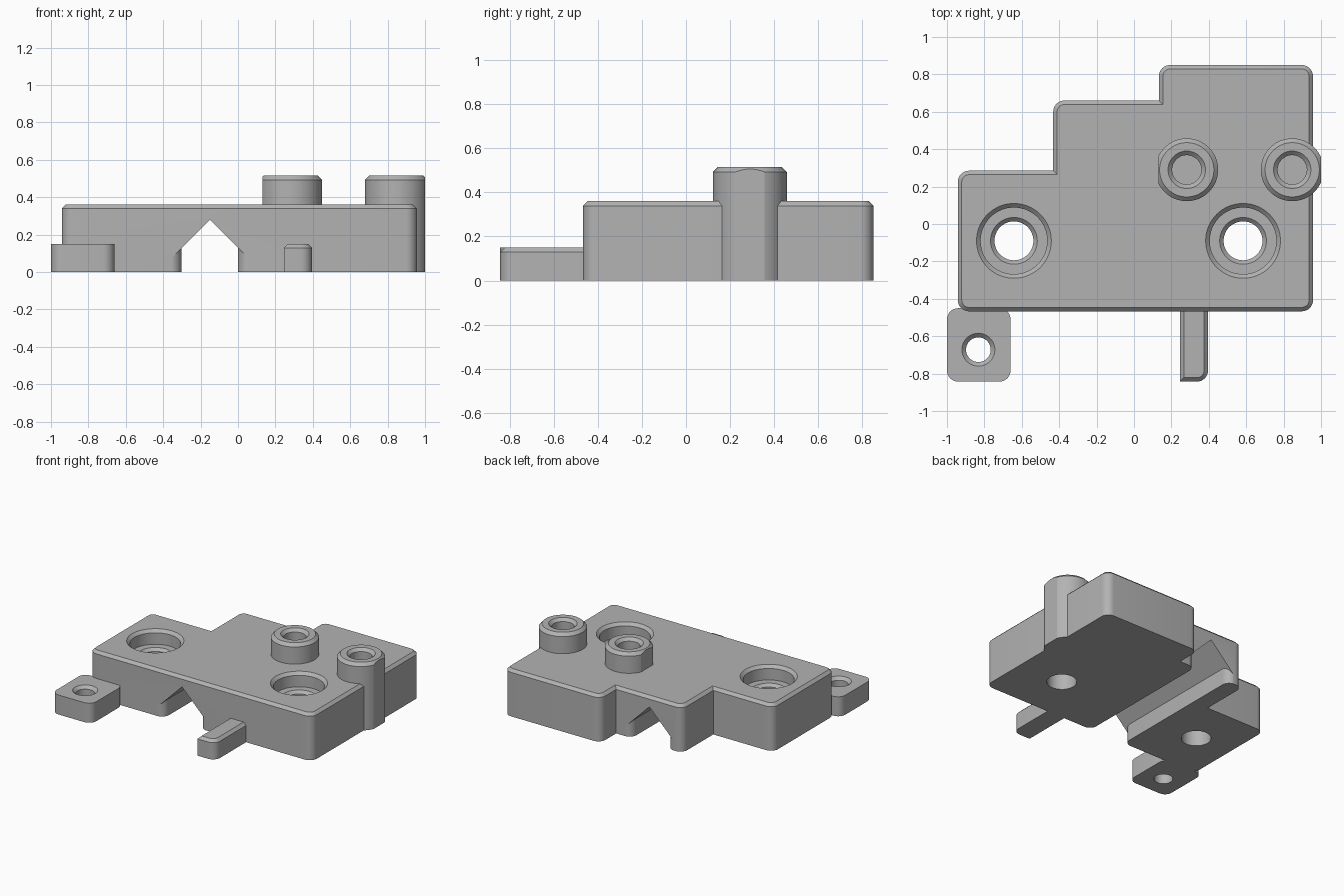
import bpy, bmesh, math
from mathutils import Vector

if "Cube" in bpy.data.objects:
    bpy.data.objects.remove(bpy.data.objects["Cube"], do_unlink=True)

grey = bpy.data.materials.new("plain grey")
grey.use_nodes = True
grey.diffuse_color = (0.45, 0.45, 0.45, 1)
grey.node_tree.nodes["Principled BSDF"].inputs["Base Color"].default_value = grey.diffuse_color


def finish(name, bm):
    """Turn a bmesh into a linked object."""
    bmesh.ops.recalc_face_normals(bm, faces=bm.faces)
    mesh = bpy.data.meshes.new(name)
    bm.to_mesh(mesh)
    bm.free()
    mesh.materials.append(grey)
    obj = bpy.data.objects.new(name, mesh)
    bpy.context.collection.objects.link(obj)
    return obj


def rounded(corners, steps=8):
    """Outline from (x, y, radius) corners, with right-angle fillets."""
    pts = []
    for i, (x, y, r) in enumerate(corners):
        p = Vector((x, y))
        if r == 0:
            pts.append(p)
            continue
        a = (Vector(corners[i - 1][:2]) - p).normalized()
        b = (Vector(corners[(i + 1) % len(corners)][:2]) - p).normalized()
        for k in range(steps + 1):
            t = k / steps * math.pi / 2
            pts.append(p + r * (a * (1 - math.sin(t)) + b * (1 - math.cos(t))))
    return pts


def slab(name, corners, z0, z1, chamfer=0):
    """Upright prism, with an optional chamfer round its top."""
    bm = bmesh.new()
    face = bm.faces.new([bm.verts.new((p.x, p.y, z0)) for p in rounded(corners)])
    ext = bmesh.ops.extrude_face_region(bm, geom=[face])
    verts = [v for v in ext["geom"] if isinstance(v, bmesh.types.BMVert)]
    bmesh.ops.translate(bm, verts=verts, vec=(0, 0, z1 - z0))
    if chamfer:
        top = [e for e in bm.edges if all(v.co.z > z1 - 1e-5 for v in e.verts)]
        bmesh.ops.recalc_face_normals(bm, faces=bm.faces)
        bmesh.ops.bevel(bm, geom=top, offset=chamfer, segments=1, affect='EDGES')
    return finish(name, bm)


def box(x0, x1, y0, y1, r):
    return [(x0, y0, r), (x1, y0, r), (x1, y1, r), (x0, y1, r)]


def turned(name, x, y, profile, flat_x=None, side=1, n=64):
    """Stacked rings of (radius, z), optionally trimmed flat on one side."""
    bm = bmesh.new()
    rings = [[bm.verts.new((x + r * math.cos(2 * math.pi * k / n),
                            y + r * math.sin(2 * math.pi * k / n), z)) for k in range(n)]
             for r, z in profile]
    bm.faces.new(rings[0])
    bm.faces.new(rings[-1])
    for lo, hi in zip(rings, rings[1:]):
        for k in range(n):
            j = (k + 1) % n
            bm.faces.new((lo[k], lo[j], hi[j], hi[k]))
    if flat_x is not None:
        bmesh.ops.bisect_plane(bm, geom=bm.verts[:] + bm.edges[:] + bm.faces[:],
                               plane_co=(flat_x, 0, 0), plane_no=(side, 0, 0), clear_outer=True)
        bmesh.ops.holes_fill(bm, edges=[e for e in bm.edges if e.is_boundary])
    return finish(name, bm)


def combine(target, tool, operation):
    """Apply a boolean and discard the tool."""
    mod = target.modifiers.new("combine", 'BOOLEAN')
    mod.object, mod.operation, mod.solver = tool, operation, 'EXACT'
    deps = bpy.context.evaluated_depsgraph_get()
    mesh = bpy.data.meshes.new_from_object(target.evaluated_get(deps))
    target.modifiers.clear()
    target.data = mesh
    bpy.data.objects.remove(tool, do_unlink=True)


# Stepped main block
R = 0.06
FRONT, HEIGHT, BOSS_TOP, TAB_TOP = -0.467, 0.36, 0.515, 0.15
body = slab("mount_block", [
    (-0.942, FRONT, R), (0.957, FRONT, R), (0.957, 0.85, R), (0.133, 0.85, R),
    (0.133, 0.66, 0), (-0.432, 0.66, R), (-0.432, 0.285, 0), (-0.942, 0.285, R)],
    0, HEIGHT, 0.021)

# Gabled channel through the underside, with rounded mouths
bm = bmesh.new()
ends = [[bm.verts.new(p) for p in ((-0.48, y, -0.05), (0.18, y, -0.05), (-0.15, y, 0.28))]
        for y in (-0.6, 1.0)]
for tri in ends:
    bm.faces.new(tri)
for k in range(3):
    j = (k + 1) % 3
    bm.faces.new((ends[0][k], ends[0][j], ends[1][j], ends[1][k]))
channel = finish("channel_cutter", bm)
for x0, x1 in ((-0.9, -0.302), (0, 0.6)):
    combine(channel, slab("pillar", box(x0, x1, FRONT - 0.001, 0.661, R), -0.2, 0.5), 'DIFFERENCE')
combine(body, channel, 'DIFFERENCE')

# Two raised bosses, each trimmed flat on its outer side
for x, flat_x, side in ((0.282, 0.13, -1), (0.846, 1.0, 1)):
    boss = turned("boss", x, 0.29, [(0.168, 0), (0.168, BOSS_TOP - 0.023), (0.145, BOSS_TOP)],
                  flat_x, side)
    combine(body, boss, 'UNION')

# Front tab and slim chamfered finger
combine(body, slab("front_tab", box(-1, -0.66, -0.843, -0.45, R), 0, TAB_TOP), 'UNION')
combine(body, slab("front_finger", [(0.245, -0.843, 0), (0.396, -0.843, R),
                                    (0.396, -0.42, 0), (0.245, -0.42, 0)],
                   0, TAB_TOP, 0.021), 'UNION')

# Blind holes in the bosses
for x in (0.282, 0.846):
    combine(body, turned("boss_hole", x, 0.29, [
        (0.078, 0.15), (0.078, BOSS_TOP - 0.022), (0.1, BOSS_TOP), (0.1, 0.6)]), 'DIFFERENCE')

# Counterbored through holes in the block
SEAT = 0.25
for x in (-0.642, 0.583):
    combine(body, turned("bolt_hole", x, -0.09, [
        (0.104, -0.1), (0.104, SEAT - 0.021), (0.125, SEAT), (0.178, SEAT),
        (0.178, HEIGHT - 0.022), (0.2, HEIGHT), (0.2, 0.5)]), 'DIFFERENCE')

# Through hole in the tab
combine(body, turned("tab_hole", -0.832, -0.672, [
    (0.066, -0.1), (0.066, TAB_TOP - 0.022), (0.088, TAB_TOP), (0.088, 0.3)]), 'DIFFERENCE')

# Smooth the curved walls, keep the edges crisp
bpy.ops.object.select_all(action='DESELECT')
body.select_set(True)
bpy.context.view_layer.objects.active = body
bpy.ops.object.shade_smooth_by_angle(angle=math.radians(25))
